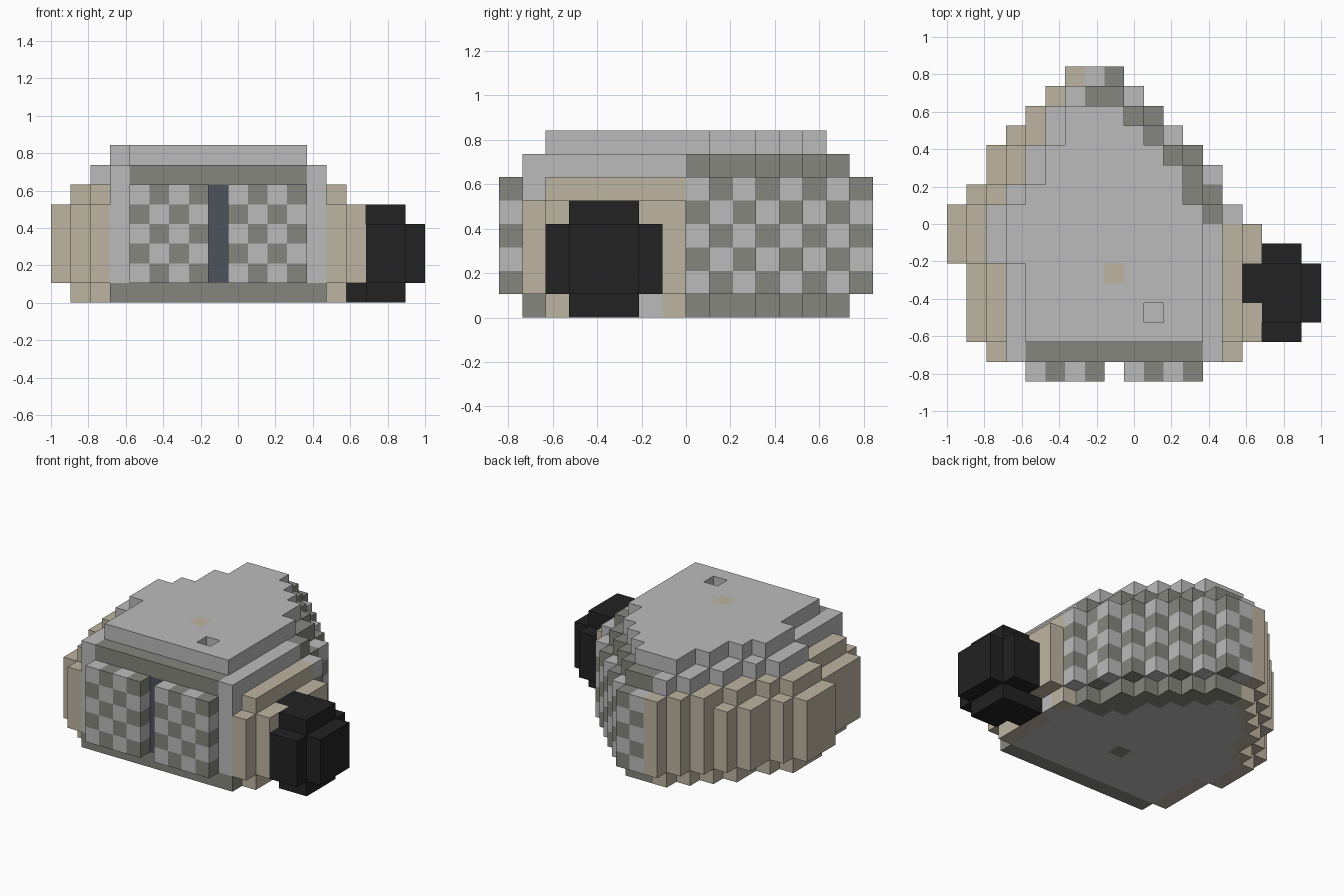
import bpy, bmesh
from mathutils import Vector

cube = bpy.data.objects.get("Cube")
if cube:
    bpy.data.objects.remove(cube, do_unlink=True)

U = 2 / 19  # block size
ORIGIN = Vector((-1, -8 * U, 0))


def material(name, rgb):
    m = bpy.data.materials.new(name)
    m.use_nodes = True
    m.diffuse_color = (*rgb, 1)
    bsdf = m.node_tree.nodes["Principled BSDF"]
    bsdf.inputs["Base Color"].default_value = (*rgb, 1)
    bsdf.inputs["Roughness"].default_value = 0.9
    return m


MATS = [material("light_grey", (0.5, 0.5, 0.5)),
        material("dark_grey", (0.235, 0.238, 0.209)),
        material("tan", (0.515, 0.456, 0.352)),
        material("black", (0.016, 0.016, 0.016)),
        material("slate", (0.076, 0.084, 0.107))]
LIGHT, DARK, TAN, BLACK, SLATE = range(5)

# Plan outline of the widest layers: first and last+1 block per row, from row 1
LEFT = [0, 2, 1, 1, 1, 1, 0, 0, 0, 1, 2, 2, 3, 4, 5, 6]
RIGHT = [0, 15, 16, 16, 16, 16, 16, 16, 15, 14, 14, 13, 12, 11, 10, 9]


def span(j, k):
    """Block range of row j in layer k, stepping in towards top and bottom."""
    a, b = LEFT[j], RIGHT[j]
    back = j >= 8
    if 1 <= k <= 4:
        return a, b
    if k == 0:
        return (a + 1, b - 1) if j < 15 else (0, 0)
    if k == 5:
        return (a if j > 12 else a + 1), (b if back else b - 1)
    if k == 6:
        if j == 15:
            return 0, 0
        inset = 1 if j == 1 or j > 12 else 2
        return a + inset, (b - 1 if back or j == 1 else b - 2)
    if j < 2 or j > 13:
        return 0, 0
    return (a + 3 if j < 13 else a + 2), (b - 2 if back else b - 3)


def wall_block(i, j, k):
    """Part and colour of the middle layers."""
    if j == 1:
        if i == 8:
            return "door_gap", SLATE
        if 3 <= i <= 13:
            return "front_frame", LIGHT
    if j >= 8 and i >= 7:
        odd = (j + k + (1 if j == 15 and i == 7 else 0)) % 2
        return "checker_wall", LIGHT if odd else DARK
    return "side_shell", TAN


def base_block(i, j, a, b):
    if j == 1 or (i, j) == (8, 5) or (j >= 8 and i >= b - 2 and i > 6):
        return "base", DARK
    if (i, j) == (14, 6):
        return "base", LIGHT
    if i == a or (j < 8 and i == b - 1):
        return "base", TAN
    return "base", LIGHT


def ledge_block(i, j):
    dark = (j == 1 and 4 <= i <= 12) or (j >= 8 and i >= 7)
    return "upper_ledge", DARK if dark else LIGHT


blocks = {}


def fill(part, colour, xs, ys, zs):
    for i in range(*xs):
        for j in range(*ys):
            for k in range(*zs):
                blocks[i, j, k] = (part, colour)


# Stepped body
for k in range(8):
    for j in range(1, 16):
        a, b = span(j, k)
        for i in range(a, b):
            if k == 0:
                blocks[i, j, k] = base_block(i, j, a, b)
            elif k == 6:
                blocks[i, j, k] = ledge_block(i, j)
            elif k == 7:
                blocks[i, j, k] = ("lid", LIGHT)
            else:
                blocks[i, j, k] = wall_block(i, j, k)

# Lid button and square hole
blocks[8, 5, 7] = ("lid", TAN)
blocks.pop((10, 3, 7))

# Checkered front doors
for start in (4, 9):
    for i in range(start, start + 4):
        for k in range(1, 6):
            dark = (i - start + k) % 2 == 0
            blocks[i, 0, k] = ("front_doors", DARK if dark else LIGHT)

# Black knob on the side
fill("side_knob", BLACK, (16, 18), (2, 7), (1, 4))
fill("side_knob", BLACK, (15, 18), (4, 6), (0, 5))
fill("side_knob", BLACK, (16, 18), (3, 6), (0, 5))
fill("side_knob", BLACK, (18, 19), (3, 6), (1, 4))


def build_part(part):
    """Make one object from the exposed faces of a part's blocks."""
    bm = bmesh.new()
    for cell, (name, colour) in blocks.items():
        if name != part:
            continue
        for axis in range(3):
            for side in (0, 1):
                near = list(cell)
                near[axis] += 2 * side - 1
                if tuple(near) in blocks:
                    continue
                corners = []
                for p, q in ((0, 0), (1, 0), (1, 1), (0, 1)):
                    c = Vector(cell)
                    c[axis] += side
                    c[(axis + 1) % 3] += p
                    c[(axis + 2) % 3] += q
                    corners.append(bm.verts.new(ORIGIN + c * U))
                if side == 0:
                    corners.reverse()
                bm.faces.new(corners).material_index = colour
    bmesh.ops.remove_doubles(bm, verts=bm.verts, dist=U / 100)
    mesh = bpy.data.meshes.new(part)
    bm.to_mesh(mesh)
    bm.free()
    for m in MATS:
        mesh.materials.append(m)
    obj = bpy.data.objects.new(part, mesh)
    bpy.context.collection.objects.link(obj)


for part in sorted({name for name, _ in blocks.values()}):
    build_part(part)
